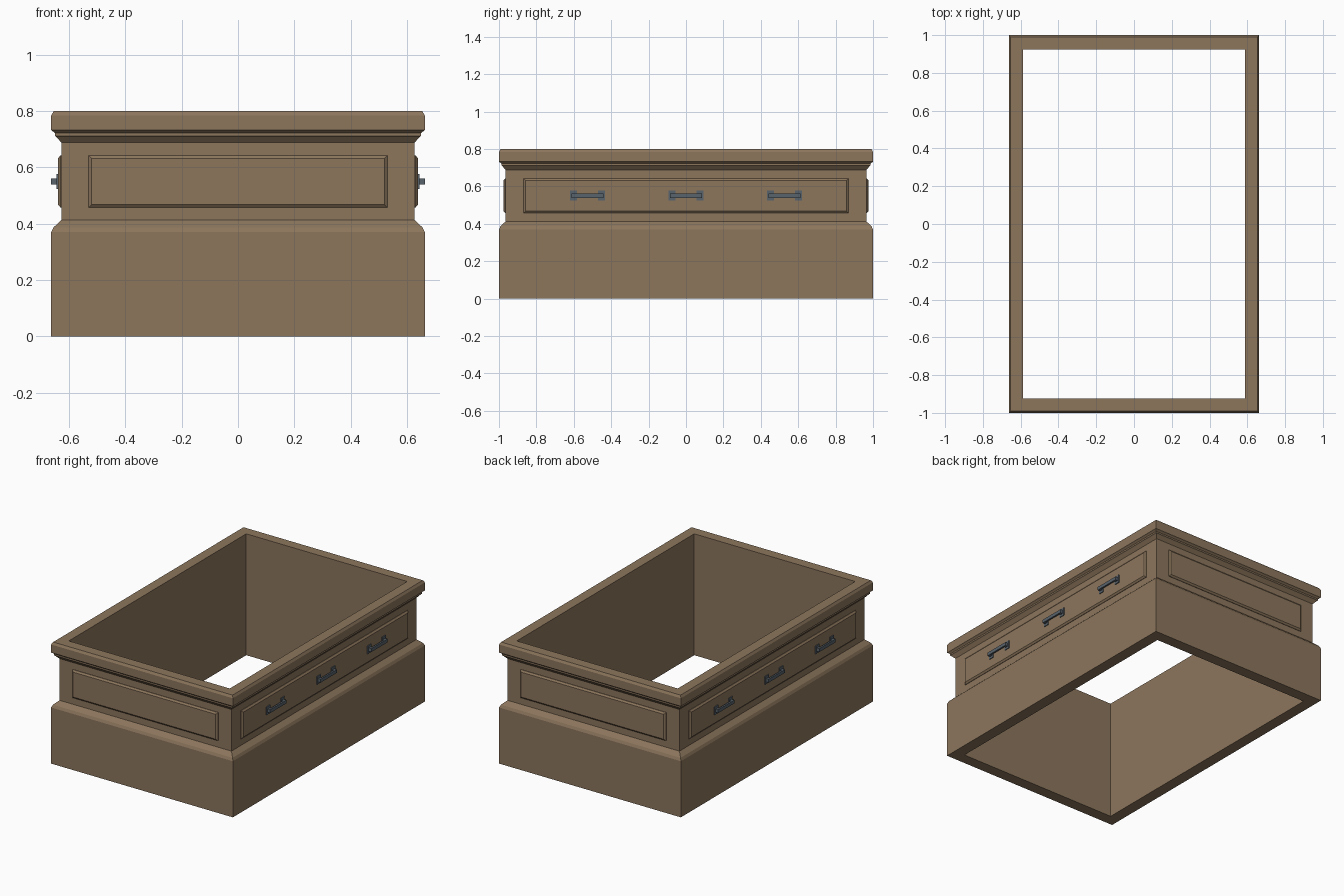
import bpy, bmesh
from mathutils import Matrix, Vector

if "Cube" in bpy.data.objects:
    bpy.data.objects.remove(bpy.data.objects["Cube"])

HX, HY = 0.663, 1.0       # outer half sizes
NECK = 0.036              # inset of the neck behind the outer faces


def material(name, rgb):
    m = bpy.data.materials.new(name)
    m.diffuse_color = (*rgb, 1)
    m.use_nodes = True
    m.node_tree.nodes["Principled BSDF"].inputs["Base Color"].default_value = m.diffuse_color
    return m


WOOD = material("wood", (0.262, 0.180, 0.108))
METAL = material("dark_metal", (0.10, 0.125, 0.15))


def finish(name, bm, mat):
    bmesh.ops.recalc_face_normals(bm, faces=bm.faces)
    me = bpy.data.meshes.new(name)
    bm.to_mesh(me)
    bm.free()
    me.materials.append(mat)
    ob = bpy.data.objects.new(name, me)
    bpy.context.collection.objects.link(ob)
    return ob


def add_loops(bm, loops, closed=False, caps=False):
    """Skin a series of four-cornered loops."""
    rings = [[bm.verts.new(p) for p in loop] for loop in loops]
    pairs = list(zip(rings, rings[1:]))
    if closed:
        pairs.append((rings[-1], rings[0]))
    for a, b in pairs:
        for i in range(4):
            j = (i + 1) % 4
            bm.faces.new((a[i], a[j], b[j], b[i]))
    if caps:
        bm.faces.new(rings[0])
        bm.faces.new(rings[-1])


def rect(hx, hy, z):
    return [(-hx, -hy, z), (hx, -hy, z), (hx, hy, z), (-hx, hy, z)]


# Body: moulded wall profile (inset, height) swept round the rectangle
profile = [(0, 0), (0, 0.37), (0.008, 0.387), (NECK, 0.413),
           (NECK, 0.688), (0.018, 0.708), (0.013, 0.712), (0.013, 0.722),
           (0.007, 0.727), (0, 0.732), (0, 0.785), (0.009, 0.80),
           (0.076, 0.80), (0.076, 0)]
bm = bmesh.new()
add_loops(bm, [rect(HX - d, HY - d, z) for d, z in profile], closed=True)
finish("box_body", bm, WOOD)


# Raised panels with bevelled edges on all four sides
def panel(name, half_w, outward, dist):
    out = Vector(outward)
    side = Vector((0, 0, 1)).cross(out)
    bm = bmesh.new()
    loops = []
    for inset, depth in ((0, -0.005), (0, 0.003), (0.011, 0.012)):
        w, h = half_w - inset, 0.093 - inset
        loops.append([out * (dist + depth) + side * (sx * w)
                      + Vector((0, 0, 0.55 + sz * h))
                      for sx, sz in ((-1, -1), (1, -1), (1, 1), (-1, 1))])
    add_loops(bm, loops, caps=True)
    finish(name, bm, WOOD)


panel("front_panel", 0.531, (0, -1, 0), HY - NECK)
panel("back_panel", 0.531, (0, 1, 0), HY - NECK)
panel("right_panel", 0.868, (1, 0, 0), HX - NECK)
panel("left_panel", 0.868, (-1, 0, 0), HX - NECK)


def add_box(bm, lo, hi):
    lo, hi = Vector(lo), Vector(hi)
    m = Matrix.Translation((lo + hi) / 2) @ Matrix.Diagonal((*(hi - lo), 1))
    bmesh.ops.create_cube(bm, size=1, matrix=m)


# Handles: two back plates, two posts and a grip, three on each long side
for side_name, s in (("right", 1), ("left", -1)):
    for k, yc in enumerate((-0.527, 0, 0.527)):
        bm = bmesh.new()
        for e in (-1, 1):
            y = yc + e * 0.075
            add_box(bm, (0.636, y - 0.019, 0.524), (0.644, y + 0.019, 0.577))
            add_box(bm, (0.640, y - 0.010, 0.539), (0.654, y + 0.010, 0.561))
        add_box(bm, (0.652, yc - 0.085, 0.539), (HX, yc + 0.085, 0.561))
        for v in bm.verts:
            v.co.x *= s
        finish(f"{side_name}_handle_{k + 1}", bm, METAL)
